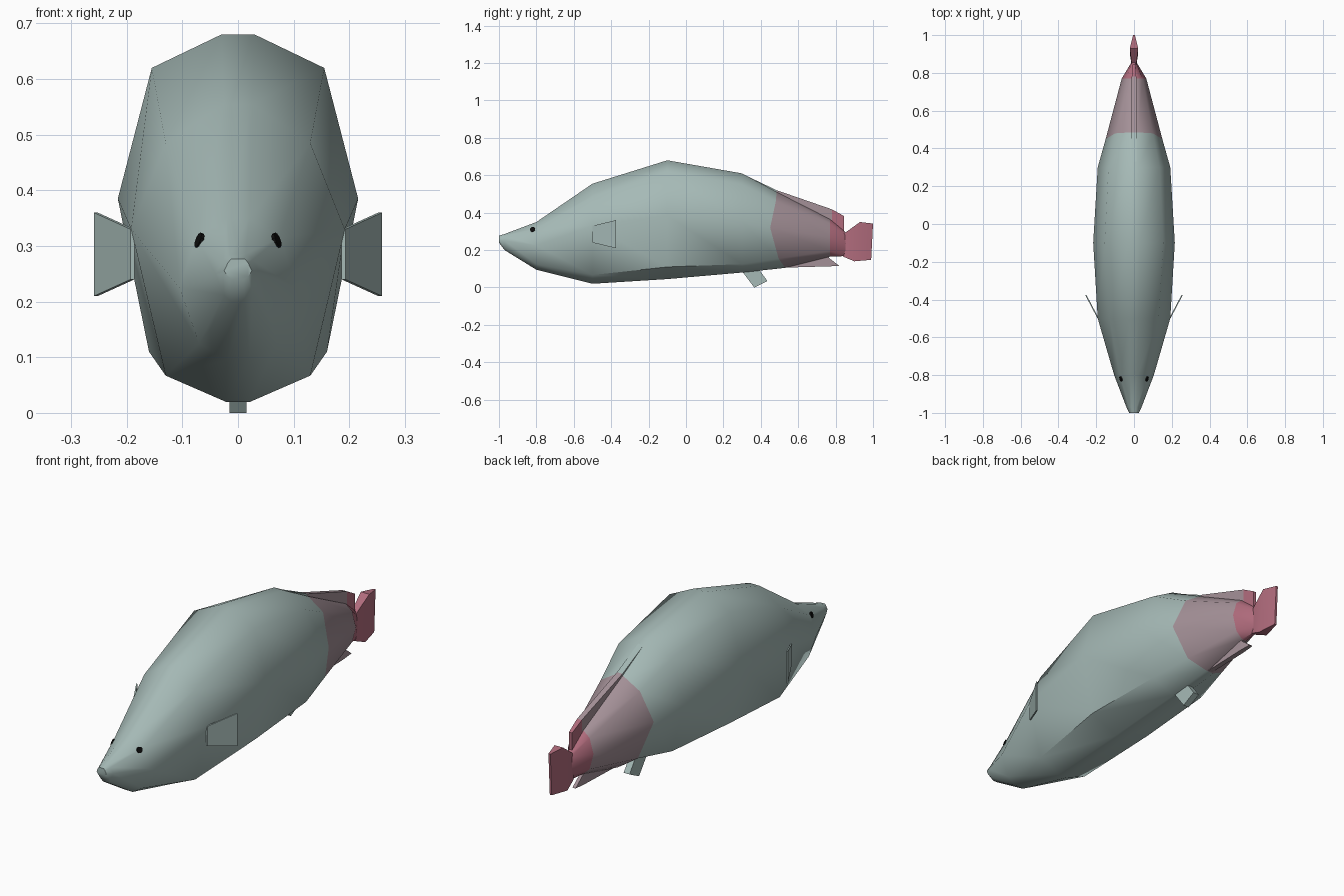
import bpy, bmesh, math
from mathutils import Vector
from mathutils.bvhtree import BVHTree

if "Cube" in bpy.data.objects:
    bpy.data.objects.remove(bpy.data.objects["Cube"])


def mat(name, rgb):
    m = bpy.data.materials.new(name)
    m.diffuse_color = (*rgb, 1)
    m.use_nodes = True
    m.node_tree.nodes["Principled BSDF"].inputs["Base Color"].default_value = m.diffuse_color
    return m


GREY = mat("grey green scales", (0.38, 0.49, 0.47))
PINK = mat("dusty pink scales", (0.37, 0.28, 0.31))
ROSE = mat("rose tail", (0.44, 0.15, 0.205))
BLACK = mat("black eye", (0.004, 0.004, 0.004))
MATS = [GREY, PINK, ROSE, BLACK]


def finish(name, bm, angle):
    bmesh.ops.recalc_face_normals(bm, faces=bm.faces)
    me = bpy.data.meshes.new(name)
    bm.to_mesh(me)
    for m in MATS:
        me.materials.append(m)
    ob = bpy.data.objects.new(name, me)
    bpy.context.collection.objects.link(ob)
    bpy.ops.object.select_all(action='DESELECT')
    bpy.context.view_layer.objects.active = ob
    ob.select_set(True)
    bpy.ops.object.shade_smooth_by_angle(angle=math.radians(angle))
    return ob


def loft(rings, colours):
    """Join mirrored half rings of (x, y, z), top to bottom, along the body."""
    bm = bmesh.new()
    loops = []
    for r in rings:
        full = r + [(-x, y, z) for x, y, z in reversed(r)]
        loops.append([bm.verts.new(p) for p in full])
    n = len(loops[0])
    for a, b, c in zip(loops, loops[1:], colours):
        for i in range(n):
            j = (i + 1) % n
            bm.faces.new((a[i], a[j], b[j], b[i])).material_index = c
    bm.faces.new(loops[0]).material_index = colours[0]
    bm.faces.new(loops[-1]).material_index = colours[-1]
    return bm


def thin_fin(name, sections, colours):
    """Upright fin from sections (y top, z top, y bottom, z bottom, half width)."""
    rings = [[(w, yt, zt), (w, yb, zb)] for yt, zt, yb, zb, w in sections]
    return finish(name, loft(rings, colours), 35)


# body: y stations with top, shoulder, side, lower and belly points
stations = [
    (-1.00, [(.012, .277), (.018, .27), (.025, .255), (.018, .245), (.01, .24)]),
    (-0.97, [(.014, .286), (.026, .275), (.04, .25), (.026, .212), (.012, .2)]),
    (-0.80, [(.02, .35), (.075, .315), (.105, .225), (.07, .125), (.02, .095)]),
    (-0.50, [(.025, .555), (.13, .485), (.192, .33), (.13, .067), (.022, .02)]),
    (-0.10, [(.03, .68), (.155, .62), (.216, .385), (.16, .11), (.025, .045)]),
    (0.30, [(.025, .61), (.135, .55), (.192, .35), (.14, .125), (.02, .08)]),
    (0.48, [(.02, .51), (.10, .46), (.15, .32), (.10, .155), (.02, .105)]),
    (0.77, [(.015, .365), (.045, .34), (.065, .27), (.045, .195), (.012, .165)]),
    (0.86, [(.006, .29), (.009, .275), (.011, .235), (.009, .19), (.006, .168)]),
]
wave = [.005, 0, -.03, .015, .05]    # curved colour border at the tail root
rings = [[(x, y + (wave[i] if y == .48 else 0), z) for i, (x, z) in enumerate(p)]
         for y, p in stations]
body_bm = loft(rings, [0, 0, 0, 0, 0, 0, 1, 2])
bmesh.ops.recalc_face_normals(body_bm, faces=body_bm.faces)
tree = BVHTree.FromBMesh(body_bm)
finish("body", body_bm, 50)

# dorsal ridge fin and anal fin
thin_fin("dorsal_fin", [(.30, .608, .30, .54, .014), (.485, .52, .48, .42, .014),
                        (.78, .418, .78, .27, .012), (.845, .382, .845, .26, .008)],
         [0, 1, 2])
thin_fin("anal_fin", [(.49, .16, .49, .105, .012), (.76, .19, .76, .113, .012),
                      (.765, .158, .82, .115, .008)], [1, 1])

# tail fin
thin_fin("tail_fin", [(.84, .285, .84, .165, .012), (.93, .35, .90, .14, .022),
                      (1.0, .342, .99, .148, .005)], [2, 2])

# pelvic fin
thin_fin("pelvic_fin", [(.37, .125, .29, .10, .015), (.435, .035, .365, 0, .015)], [0])

# pectoral fins flare outwards and back
for s, side in ((1, "left"), (-1, "right")):
    bm = bmesh.new()
    outline = [(.186, -.50, .33), (.186, -.50, .24), (.252, -.375, .21), (.252, -.375, .36)]
    layers = [[bm.verts.new((s * (x + d), y, z)) for x, y, z in outline] for d in (0, .007)]
    bm.faces.new(layers[0])
    bm.faces.new(layers[1])
    for i in range(4):
        j = (i + 1) % 4
        bm.faces.new((layers[0][i], layers[0][j], layers[1][j], layers[1][i]))
    finish("pectoral_fin_" + side, bm, 30)

    # eye: thin disc laid on the head
    hit, normal, _, _ = tree.ray_cast(Vector((s, -.82, .31)), Vector((-s, 0, 0)))
    bm = bmesh.new()
    bmesh.ops.create_cone(bm, cap_ends=True, segments=10, radius1=.014, radius2=.014, depth=.006)
    rot = Vector((0, 0, 1)).rotation_difference(normal).to_matrix()
    bmesh.ops.rotate(bm, verts=bm.verts, matrix=rot)
    bmesh.ops.translate(bm, verts=bm.verts, vec=hit)
    for f in bm.faces:
        f.material_index = 3
    finish("eye_" + side, bm, 30)
